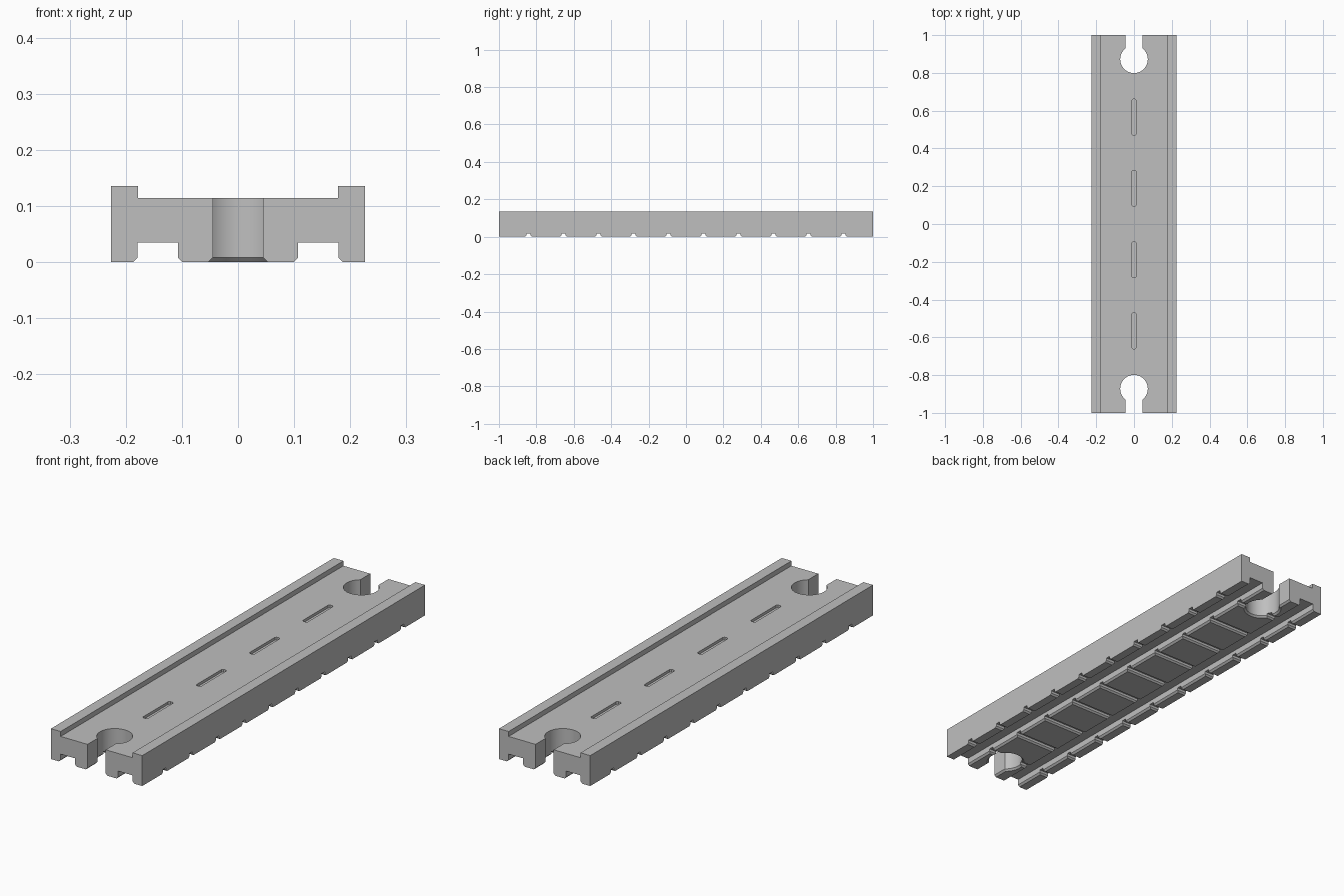
import bpy
import bmesh
from math import asin, cos, sin, pi

if "Cube" in bpy.data.objects:
    bpy.data.objects.remove(bpy.data.objects["Cube"], do_unlink=True)

HALF_W, HEIGHT, ROAD_Z, KERB_X = 0.226, 0.136, 0.114, 0.178
RUT_IN, RUT_OUT, RUT_Z, CHAMFER = 0.107, 0.179, 0.035, 0.008

grey = bpy.data.materials.new("plain_grey")
grey.use_nodes = True
colour = (0.52, 0.52, 0.52, 1)
grey.diffuse_color = colour
grey.node_tree.nodes["Principled BSDF"].inputs["Base Color"].default_value = colour


def loft(bm, rings):
    """Join matching rings of points into a closed solid."""
    loops = [[bm.verts.new(p) for p in ring] for ring in rings]
    n = len(loops[0])
    faces = [bm.faces.new(loops[0]), bm.faces.new(loops[-1])]
    for a, b in zip(loops, loops[1:]):
        for i in range(n):
            j = (i + 1) % n
            faces.append(bm.faces.new((a[i], a[j], b[j], b[i])))
    bmesh.ops.recalc_face_normals(bm, faces=faces)


def finish(bm, name):
    mesh = bpy.data.meshes.new(name)
    bm.to_mesh(mesh)
    bm.free()
    mesh.materials.append(grey)
    obj = bpy.data.objects.new(name, mesh)
    bpy.context.collection.objects.link(obj)
    return obj


# Road body: mirrored cross-section with kerbs above and wheel ruts below
half = [(RUT_IN - CHAMFER, 0), (RUT_IN, CHAMFER), (RUT_IN, RUT_Z),
        (RUT_OUT, RUT_Z), (RUT_OUT, CHAMFER), (RUT_OUT + CHAMFER, 0),
        (HALF_W, 0), (HALF_W, HEIGHT), (KERB_X, HEIGHT), (KERB_X, ROAD_Z)]
section = half + [(-x, z) for x, z in reversed(half)]
bm = bmesh.new()
loft(bm, [[(x, y, z) for x, z in section] for y in (-1, 1)])
road = finish(bm, "road_section")


# Keyhole sockets at both ends, flared at the underside
def keyhole(end, grow, z):
    radius, neck = 0.073 + grow, 0.045 + grow
    start = asin(neck / radius)
    steps = 40
    pts = [(neck, 1.1), (-neck, 1.1)]
    for i in range(steps + 1):
        a = pi / 2 + start + (2 * pi - 2 * start) * i / steps
        pts.append((radius * cos(a), 0.872 + radius * sin(a)))
    return [(x, end * y, z) for x, y in pts]


bm = bmesh.new()
for end in (-1, 1):
    loft(bm, [keyhole(end, 0.016, -CHAMFER), keyhole(end, 0, CHAMFER),
              keyhole(end, 0, 0.2)])
sockets = finish(bm, "socket_cutter")

# Flared cross grooves beneath
groove = [(0.026, -CHAMFER), (0.011, 0.007), (0.011, 0.018)]
groove += [(-y, z) for y, z in reversed(groove)]
bm = bmesh.new()
for i in range(10):
    centre = (i - 4.5) * 0.187
    loft(bm, [[(x, centre + y, z) for y, z in groove] for x in (-0.3, 0.3)])
grooves = finish(bm, "groove_cutter")

# Recessed lane dashes with clipped corners
W, L, C = 0.012, 0.095, 0.006
dash = [(W, L - C), (W - C, L), (C - W, L), (-W, L - C)]
dash += [(-x, -y) for x, y in dash]
bm = bmesh.new()
for i in range(4):
    centre = (i - 1.5) * 0.377
    loft(bm, [[(x, centre + y, z) for x, y in dash]
              for z in (ROAD_Z - 0.012, ROAD_Z + 0.05)])
dashes = finish(bm, "dash_cutter")

# Cut the road, then discard the cutters
cutters = (grooves, sockets, dashes)
for cutter in cutters:
    cutter.hide_render = True
    mod = road.modifiers.new(cutter.name, "BOOLEAN")
    mod.operation = "DIFFERENCE"
    mod.solver = "EXACT"
    mod.object = cutter
bpy.context.view_layer.update()
result = bpy.data.meshes.new_from_object(
    road.evaluated_get(bpy.context.evaluated_depsgraph_get()))
road.modifiers.clear()
road.data = result
for cutter in cutters:
    bpy.data.objects.remove(cutter, do_unlink=True)

# Smooth the sockets, keep every corner crisp
bpy.ops.object.select_all(action="DESELECT")
road.select_set(True)
bpy.context.view_layer.objects.active = road
bpy.ops.object.shade_smooth_by_angle(angle=pi / 6)
